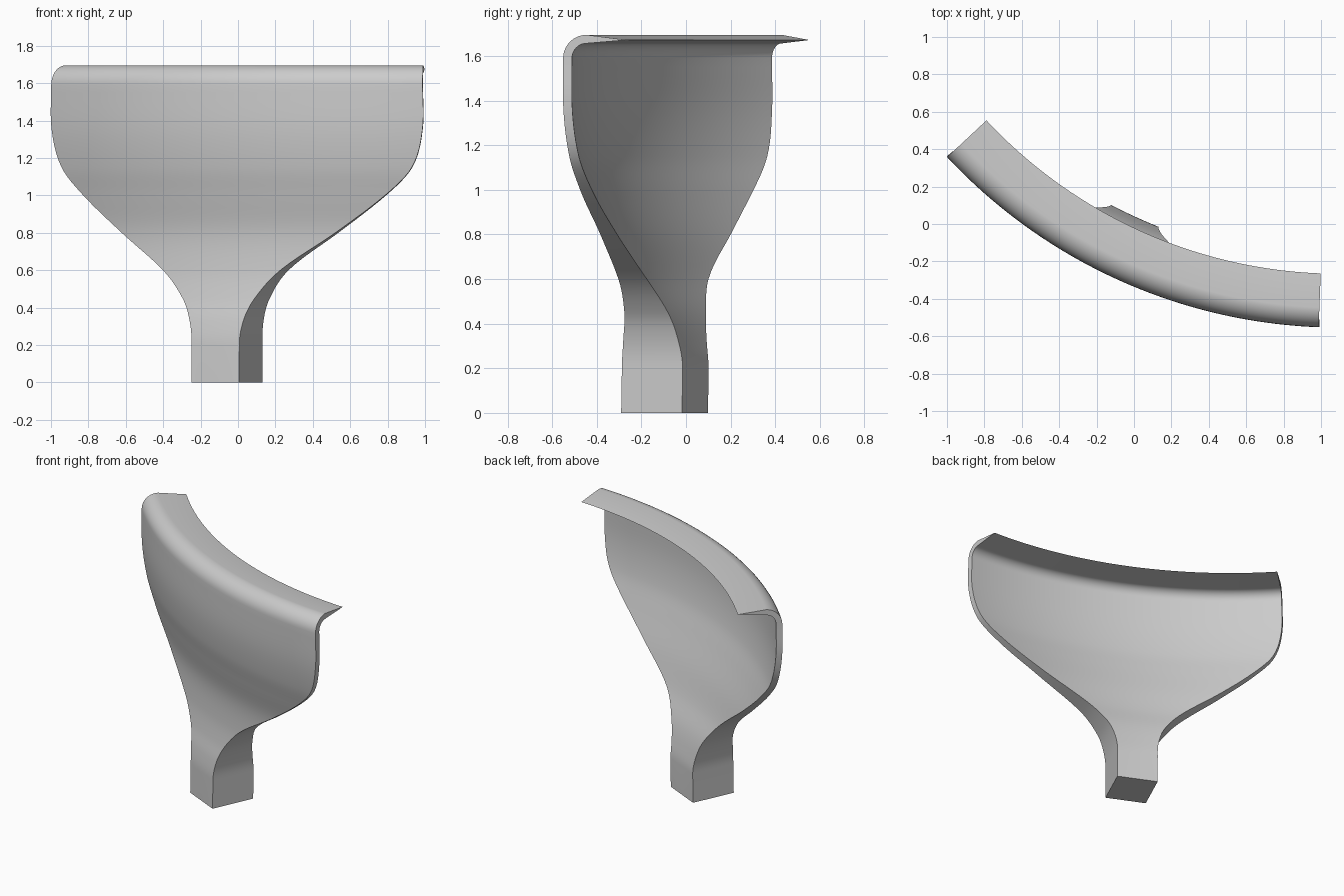
import bpy, bmesh, math
from mathutils import Matrix

if "Cube" in bpy.data.objects:
    bpy.data.objects.remove(bpy.data.objects["Cube"], do_unlink=True)

RADIUS = 2.87          # bend of the blade in plan
TURN = -24.6           # turn of the whole part about z, degrees
COLS = 48
TIP_DEPTH, TIP_Z = 0.287, 1.672

# Sections from foot to blade: height, half width, side shift, front, thickness
KEYS = [
    (0.00, 0.140, -0.014, -0.262, 0.300),
    (0.20, 0.140, -0.014, -0.262, 0.300),
    (0.33, 0.158, -0.015, -0.248, 0.268),
    (0.45, 0.212, -0.016, -0.222, 0.212),
    (0.60, 0.345, -0.013, -0.202, 0.135),
    (0.80, 0.628, 0.005, -0.202, 0.077),
    (1.00, 0.887, 0.025, -0.245, 0.053),
    (1.15, 1.030, 0.033, -0.280, 0.043),
    (1.35, 1.090, 0.035, -0.304, 0.040),
    (1.59, 1.092, 0.035, -0.306, 0.040),
]


def slope(i, j):
    if i in (0, 1, len(KEYS) - 1):
        return 0.0
    a, b = KEYS[i - 1], KEYS[i + 1]
    return (b[j] - a[j]) / (b[0] - a[0])


def section(i, s):
    """Smooth blend between section i and the next one."""
    a, b = KEYS[i], KEYS[i + 1]
    dz = b[0] - a[0]
    out = [a[0] + s * dz]
    for j in range(1, 5):
        out.append((2*s**3 - 3*s**2 + 1) * a[j] + (3*s**2 - 2*s**3) * b[j]
                   + dz * ((s**3 - 2*s**2 + s) * slope(i, j)
                           + (s**3 - s**2) * slope(i + 1, j)))
    return out


def row(bm, z, depth, half, shift, front):
    """One bent line of points across the part."""
    reach = math.asin(half / RADIUS)
    radial = min(1.0, max(0.0, (z - 0.2) / 0.5))   # foot sides stay parallel
    verts = []
    for n in range(COLS + 1):
        a = reach * (2 * n / COLS - 1)
        u = shift + (RADIUS - depth * radial) * math.sin(a)
        v = front + RADIUS - (RADIUS - depth) * math.cos(a)
        if z < 0.2:
            v = front + depth
        verts.append(bm.verts.new((u, v, z)))
    return verts


bm = bmesh.new()
fronts, backs = [], []

# Foot, neck and blade
for i in range(len(KEYS) - 1):
    steps = 1 if i == 0 else 6
    for k in range(steps):
        z, half, shift, front, thick = section(i, k / steps)
        fronts.append(row(bm, z, 0, half, shift, front))
        backs.append(row(bm, z, thick, half, shift, front))

# Rounded bend into the lip
z, half, shift, front, thick = KEYS[-1]
for k in range(11):
    a = math.pi / 2 * k / 10
    c, s = 1 - math.cos(a), math.sin(a)
    fronts.append(row(bm, z + 0.105 * s, 0.105 * c, half, shift, front))
    backs.append(row(bm, z + 0.067 * s, thick + 0.065 * c, half, shift, front))

# Lip tapering to a sharp rear edge
tip = row(bm, TIP_Z, TIP_DEPTH, half, shift, front)

loop = fronts + [tip] + backs[::-1]
for a, b in zip(loop, loop[1:] + loop[:1]):
    for n in range(COLS):
        bm.faces.new((a[n], a[n + 1], b[n + 1], b[n]))

# Side edges
for n in (0, COLS):
    for i in range(len(fronts) - 1):
        bm.faces.new((fronts[i][n], fronts[i + 1][n], backs[i + 1][n], backs[i][n]))
    bm.faces.new((fronts[-1][n], tip[n], backs[-1][n]))

bmesh.ops.recalc_face_normals(bm, faces=bm.faces)
bm.transform(Matrix.Rotation(math.radians(TURN), 4, 'Z'))
mesh = bpy.data.meshes.new("flared_blade")
bm.to_mesh(mesh)
bm.free()

grey = bpy.data.materials.new("light_grey")
grey.use_nodes = True
colour = (0.6, 0.6, 0.6, 1)
grey.diffuse_color = colour
for node in grey.node_tree.nodes:
    if node.type == 'BSDF_PRINCIPLED':
        node.inputs["Base Color"].default_value = colour
mesh.materials.append(grey)

blade = bpy.data.objects.new("flared_blade", mesh)
bpy.context.collection.objects.link(blade)
bpy.ops.object.select_all(action='DESELECT')
blade.select_set(True)
bpy.context.view_layer.objects.active = blade
bpy.ops.object.shade_smooth_by_angle(angle=math.radians(35))
